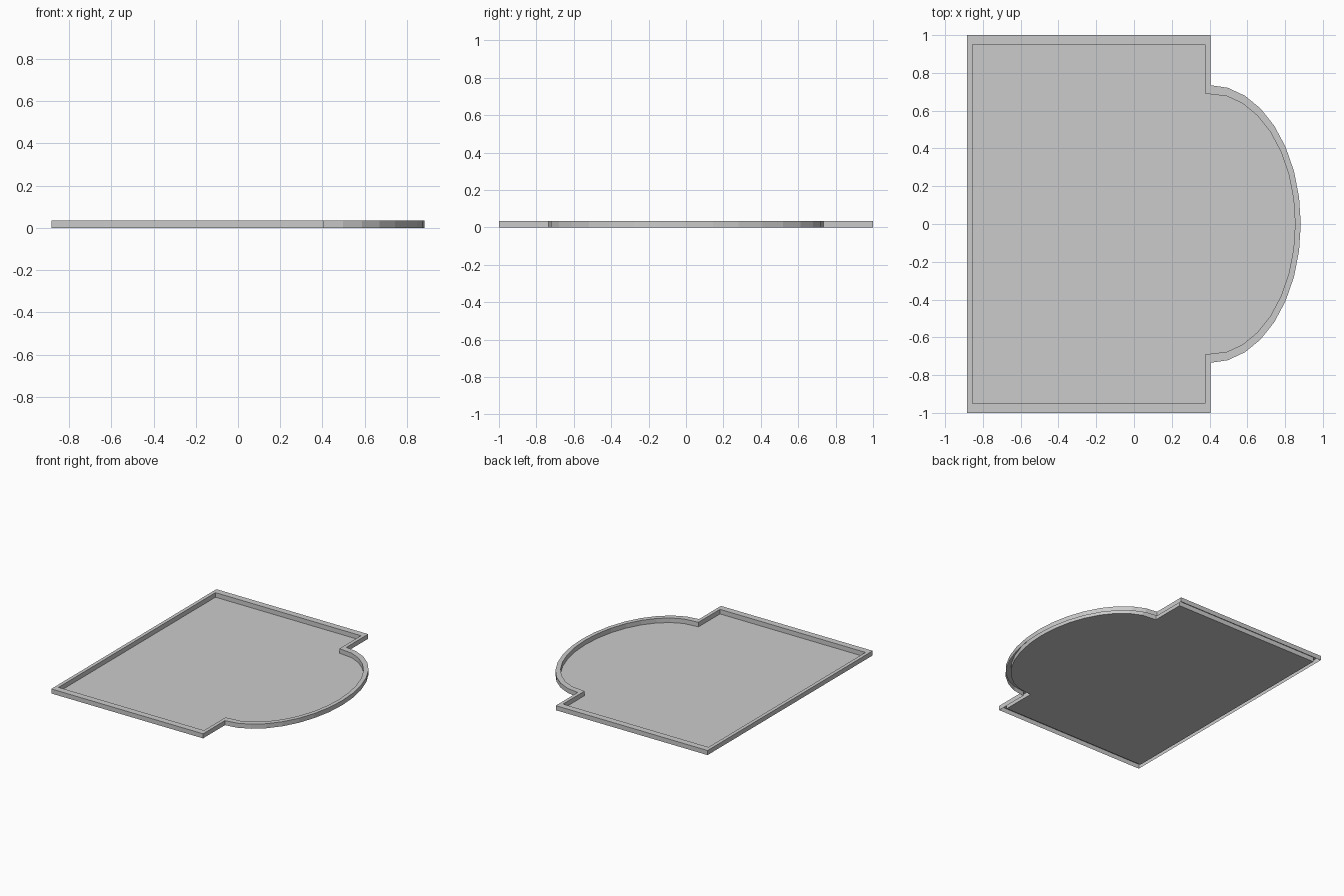
import bpy
import math

cube = bpy.data.objects.get("Cube")
if cube:
    bpy.data.objects.remove(cube)

HEIGHT = 0.035
SEGMENTS = 16

grey = bpy.data.materials.new("light grey")
grey.use_nodes = True
colour = (0.6, 0.6, 0.6, 1)
grey.diffuse_color = colour
grey.node_tree.nodes["Principled BSDF"].inputs["Base Color"].default_value = colour


def outline(left, side, half_depth, bay_x, bay_y):
    """Plan outline: a rectangle with a half-oval bay on its +x side."""
    points = [(side, -half_depth), (side, -bay_y)]
    for i in range(1, SEGMENTS):
        a = math.pi * (i / SEGMENTS - 0.5)
        points.append((0.404 + bay_x * math.cos(a), bay_y * math.sin(a)))
    return points + [(side, bay_y), (side, half_depth),
                     (left, half_depth), (left, -half_depth)]


def add_part(name, verts, faces):
    mesh = bpy.data.meshes.new(name)
    mesh.from_pydata(verts, [], faces)
    mesh.materials.append(grey)
    obj = bpy.data.objects.new(name, mesh)
    bpy.context.collection.objects.link(obj)


def add_band(name, lower, upper):
    """Closed strip of quads between two matching rings."""
    n = len(lower)
    add_part(name, lower + upper,
             [(i, (i + 1) % n, (i + 1) % n + n, i + n) for i in range(n)])


def ring(points, z):
    return [(x, y, z) for x, y in points]


outer = outline(-0.883, 0.404, 1.0, 0.479, 0.735)
inner = outline(-0.856, 0.377, 0.95, 0.449, 0.69)

# Floor panel
add_part("floor", ring(inner, 0), [tuple(range(len(inner)))])

# Hollow rim, open underneath
add_band("outer_wall", ring(outer, 0), ring(outer, HEIGHT))
add_band("rim_top", ring(outer, HEIGHT), ring(inner, HEIGHT))
add_band("inner_wall", ring(inner, HEIGHT), ring(inner, 0))
